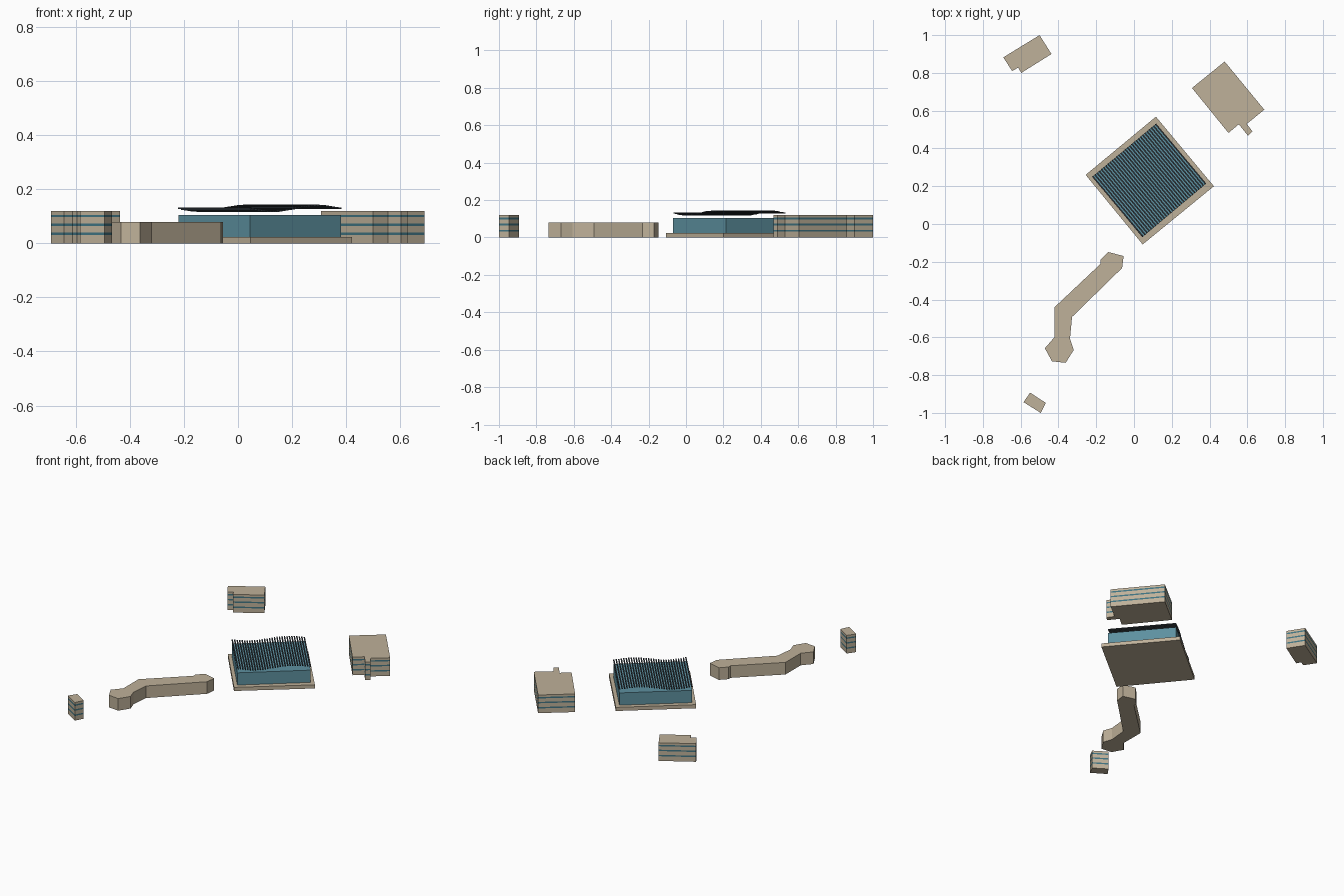
import bpy, math
from mathutils import Vector

if "Cube" in bpy.data.objects:
    bpy.data.objects.remove(bpy.data.objects["Cube"])


def material(name, rgb):
    m = bpy.data.materials.new(name)
    m.diffuse_color = (*rgb, 1)
    m.use_nodes = True
    m.node_tree.nodes["Principled BSDF"].inputs["Base Color"].default_value = m.diffuse_color
    return m


STONE = material("stone", (0.52, 0.44, 0.32))
BAND = material("window_band", (0.05, 0.17, 0.22))
GLASS = material("glass", (0.11, 0.28, 0.35))
METAL = material("dark_metal", (0.035, 0.045, 0.055))


def make(name, verts, faces, mats, ids=None):
    me = bpy.data.meshes.new(name)
    me.from_pydata(verts, [], faces)
    for m in mats:
        me.materials.append(m)
    if ids:
        me.polygons.foreach_set("material_index", ids)
    ob = bpy.data.objects.new(name, me)
    bpy.context.collection.objects.link(ob)
    return ob


def prism(name, outline, levels, mats):
    """Extrude a plan outline through z levels; odd storeys use the second material."""
    area = sum(a[0] * b[1] - b[0] * a[1] for a, b in zip(outline, outline[1:] + outline[:1]))
    if area < 0:
        outline = outline[::-1]
    n = len(outline)
    verts = [(x, y, z) for z in levels for x, y in outline]
    faces, ids = [], []
    for k in range(len(levels) - 1):
        for i in range(n):
            j = (i + 1) % n
            faces.append((k * n + i, k * n + j, k * n + n + j, k * n + n + i))
            ids.append(k % 2 if len(mats) > 1 else 0)
    top = (len(levels) - 1) * n
    faces += [tuple(range(n))[::-1], tuple(range(top, top + n))]
    return make(name, verts, faces, mats, ids + [0, 0])


# Banded office blocks
FLOORS = [0, 0.031, 0.040, 0.065, 0.074, 0.097, 0.106, 0.12]
prism("northwest_block", [(-0.50, 1.0), (-0.437, 0.90), (-0.597, 0.80), (-0.613, 0.828),
                          (-0.645, 0.81), (-0.692, 0.882)], FLOORS, [STONE, BAND])
prism("northeast_block", [(0.48, 0.86), (0.69, 0.605), (0.597, 0.53), (0.627, 0.49),
                          (0.603, 0.468), (0.555, 0.528), (0.50, 0.482), (0.307, 0.72)],
      FLOORS, [STONE, BAND])
prism("south_block", [(-0.55, -0.893), (-0.467, -0.947), (-0.494, -1.0), (-0.585, -0.943)],
      FLOORS, [STONE, BAND])

# Long bent wing with widened ends
prism("bent_wing", [(-0.137, -0.148), (-0.055, -0.17), (-0.063, -0.233), (-0.328, -0.492),
                    (-0.339, -0.608), (-0.319, -0.667), (-0.362, -0.735), (-0.434, -0.727),
                    (-0.472, -0.658), (-0.42, -0.598), (-0.42, -0.44), (-0.178, -0.212),
                    (-0.178, -0.19)], [0, 0.08], [STONE])

# Hall: stone plinth and glass box
prism("hall_plinth", [(0.116, 0.568), (0.423, 0.20), (0.046, -0.108), (-0.256, 0.26)],
      [0, 0.024], [STONE])
prism("glass_hall", [(0.116, 0.53), (0.382, 0.214), (0.044, -0.07), (-0.22, 0.25)],
      [0.024, 0.105], [GLASS])

# Wavy roof of parallel louvre bars
origin = Vector((-0.222, 0.25, 0))
across = Vector((0.339, 0.282, 0))
along = Vector((0.266, -0.318, 0))
COUNT, WIDTH, DEPTH = 30, 0.0075, 0.006
side = across.normalized() * WIDTH
verts, faces = [], []
for i in range(COUNT):
    t = i / (COUNT - 1)
    z = 0.130 - 0.0105 * math.sin(2 * math.pi * t)
    start = origin + (across - side) * t
    b = len(verts)
    for dz in (-DEPTH / 2, DEPTH / 2):
        up = Vector((0, 0, z + dz))
        verts += [start + up, start + along + up, start + along + side + up, start + side + up]
    faces += [tuple(b + k for k in f) for f in
              [(3, 2, 1, 0), (4, 5, 6, 7), (0, 1, 5, 4), (1, 2, 6, 5), (2, 3, 7, 6), (3, 0, 4, 7)]]
make("roof_louvres", verts, faces, [METAL])
